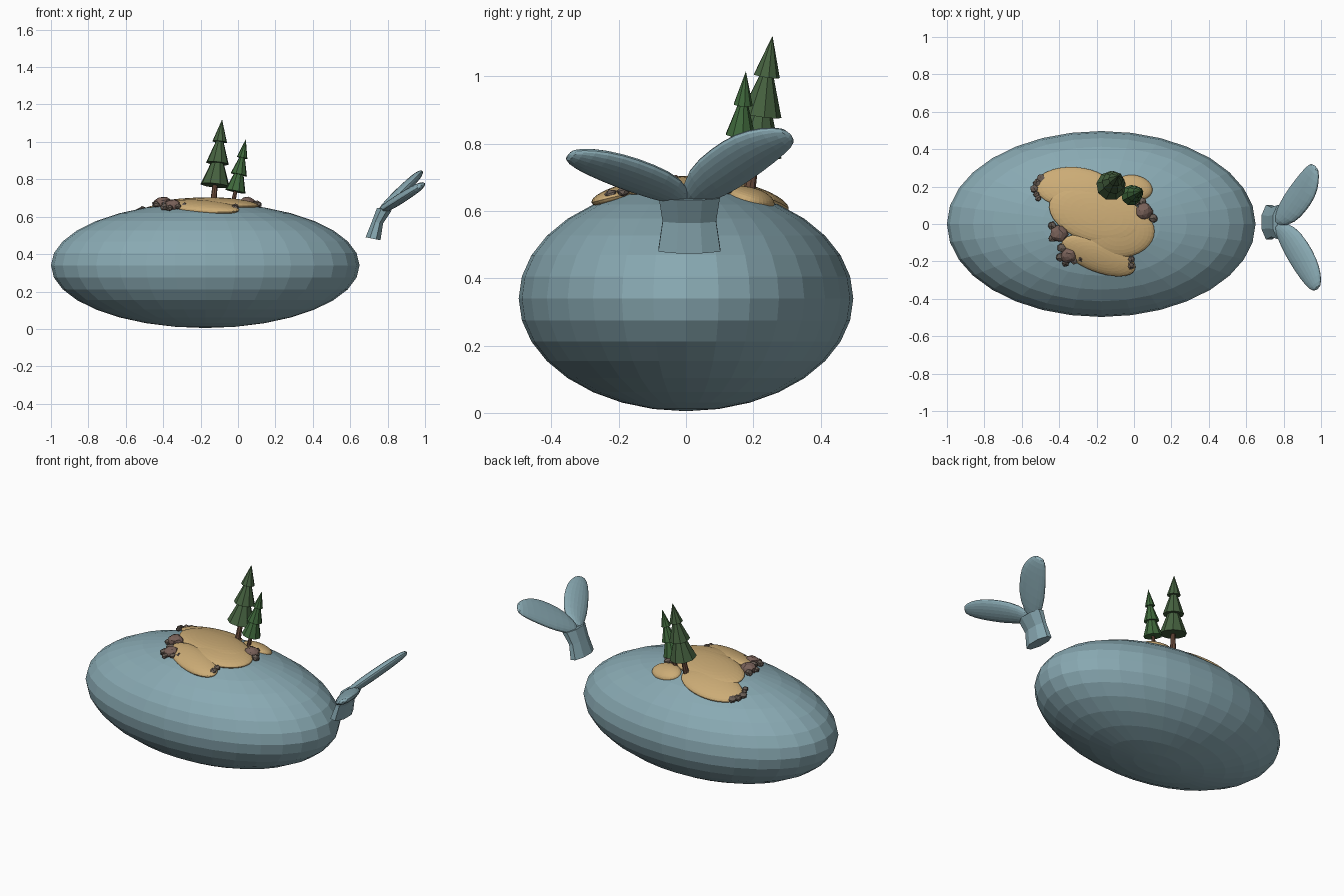
import bpy, bmesh, math, random
from mathutils import Vector, Matrix

if "Cube" in bpy.data.objects:
    bpy.data.objects.remove(bpy.data.objects["Cube"])

random.seed(4)
UP = Vector((0, 0, 1))
C, R = Vector((-0.175, 0, 0.34)), Vector((0.825, 0.497, 0.335))


def material(name, rgb):
    m = bpy.data.materials.new(name)
    m.diffuse_color = (*rgb, 1)
    m.use_nodes = True
    m.node_tree.nodes["Principled BSDF"].inputs["Base Color"].default_value = m.diffuse_color
    return m


SKIN = material("skin", (0.25, 0.40, 0.45))
SAND = material("sand", (0.60, 0.41, 0.18))
ROCK = material("rock", (0.19, 0.12, 0.10))
ROCK_B = material("rock_grey", (0.14, 0.11, 0.09))
LEAF_A = material("leaf_dark", (0.06, 0.12, 0.05))
LEAF_B = material("leaf_light", (0.05, 0.14, 0.045))
BARK = material("bark", (0.16, 0.08, 0.05))


def finish(bm, name, mat):
    bmesh.ops.recalc_face_normals(bm, faces=bm.faces)
    me = bpy.data.meshes.new(name)
    bm.to_mesh(me)
    bm.free()
    me.materials.append(mat)
    ob = bpy.data.objects.new(name, me)
    bpy.context.collection.objects.link(ob)
    return ob


def surface(x, y):
    """Point and normal on the upper side of the body."""
    dx, dy = (x - C.x) / R.x, (y - C.y) / R.y
    dz = math.sqrt(max(0, 1 - dx * dx - dy * dy))
    return (Vector((x, y, C.z + R.z * dz)),
            Vector((dx / R.x, dy / R.y, dz / R.z)).normalized())


def loft(rings, name, mat):
    bm = bmesh.new()
    rows = [[bm.verts.new(p) for p in ring] for ring in rings]
    n = len(rows[0])
    for a, b in zip(rows, rows[1:]):
        for i in range(n):
            bm.faces.new((a[i], a[(i + 1) % n], b[(i + 1) % n], b[i]))
    bm.faces.new(rows[0])
    bm.faces.new(rows[-1])
    return finish(bm, name, mat)


# body
bm = bmesh.new()
bmesh.ops.create_uvsphere(bm, u_segments=32, v_segments=16, radius=1,
                          matrix=Matrix.LocRotScale(C, None, R))
finish(bm, "body", SKIN)

# sand patches lying on the back
patches = [(-0.32, 0.195, 0.21, 0.115, -5), (0.0, 0.195, 0.10, 0.07, -10),
           (-0.20, 0.05, 0.26, 0.15, -15), (-0.08, -0.04, 0.19, 0.14, 0),
           (-0.19, -0.17, 0.21, 0.09, -22)]
for i, (x, y, rx, ry, ang) in enumerate(patches):
    p, n = surface(x, y)
    rot = UP.rotation_difference(n) @ Matrix.Rotation(math.radians(ang), 3, 'Z').to_quaternion()
    bm = bmesh.new()
    bmesh.ops.create_uvsphere(bm, u_segments=32, v_segments=16, radius=1,
                              matrix=Matrix.LocRotScale(p - n * 0.004, rot, (rx, ry, 0.032)))
    finish(bm, f"sand_{i + 1}", SAND)

# rocks: x, y, radius
rocks = [(-0.495, 0.24, 0.026), (-0.515, 0.215, 0.024), (-0.53, 0.185, 0.024),
         (-0.52, 0.155, 0.018), (-0.51, 0.135, 0.018),
         (-0.435, -0.01, 0.026), (-0.40, -0.05, 0.047), (-0.435, -0.075, 0.024),
         (-0.385, -0.125, 0.026), (-0.35, -0.165, 0.042), (-0.39, -0.175, 0.028),
         (-0.365, -0.205, 0.022), (-0.285, -0.18, 0.02), (-0.32, -0.195, 0.02),
         (-0.015, -0.185, 0.02), (-0.02, -0.22, 0.025),
         (0.05, 0.068, 0.045), (0.01, 0.115, 0.022), (0.045, 0.118, 0.022),
         (0.10, 0.03, 0.026), (0.085, 0.065, 0.02)]
for i, (x, y, r) in enumerate(rocks):
    p, n = surface(x, y)
    bm = bmesh.new()
    bmesh.ops.create_icosphere(bm, subdivisions=2 if r > 0.035 else 1, radius=r)
    for v in bm.verts:
        v.co *= random.uniform(0.9, 1.1)
        v.co.z *= 0.75
    turn = UP.rotation_difference(n).to_matrix() @ Matrix.Rotation(random.uniform(0, 6), 3, 'Z')
    bmesh.ops.transform(bm, matrix=Matrix.LocRotScale(p + n * 0.012, turn.to_quaternion(), None),
                        verts=bm.verts)
    finish(bm, f"rock_{i + 1}", ROCK if r > 0.035 else ROCK_B)


# trees: leaning trunk with three cone tiers (start, end along the axis, radii)
def cone(a, b, r1, r2, sides, name, mat):
    d = b - a
    bm = bmesh.new()
    bmesh.ops.create_cone(bm, cap_ends=True, segments=sides, radius1=r1, radius2=r2,
                          depth=d.length,
                          matrix=Matrix.LocRotScale((a + b) / 2, UP.rotation_difference(d), None))
    finish(bm, name, mat)


def tree(name, base, tip, trunk_r, tiers, leaf):
    at = lambda z: base.lerp(tip, (z - base.z) / (tip.z - base.z))
    cone(base, at(tiers[0][0] + 0.03), trunk_r, trunk_r * 0.7, 8, name + "_trunk", BARK)
    for i, (z1, z2, r1, r2) in enumerate(tiers):
        cone(at(z1), at(z2), r1, r2, 9, f"{name}_tier_{i + 1}", leaf)


tree("tall_tree", Vector((-0.135, 0.187, 0.65)), Vector((-0.085, 0.257, 1.12)), 0.018,
     [(0.767, 0.90, 0.080, 0.030), (0.885, 1.01, 0.062, 0.018), (1.0, 1.12, 0.040, 0.0)], LEAF_A)
tree("short_tree", Vector((-0.033, 0.145, 0.64)), Vector((0.042, 0.178, 1.015)), 0.013,
     [(0.735, 0.84, 0.056, 0.022), (0.825, 0.92, 0.045, 0.014), (0.915, 1.015, 0.029, 0.0)], LEAF_B)

# tail stalk: centre x, z, half depth, half width
rings = []
for x, z, rx, ry in [(0.722, 0.482, 0.043, 0.100), (0.746, 0.570, 0.032, 0.086),
                     (0.782, 0.640, 0.042, 0.098)]:
    rings.append([Vector((x + rx * math.cos(a), 0.01 + ry * math.sin(a),
                          z - 0.2 * rx * math.cos(a)))
                  for a in (math.tau * (i + 0.5) / 8 for i in range(8))])
loft(rings, "tail_stalk", SKIN)


# tail flukes: leading and trailing edge points seen from above, half thickness
def fluke(name, slope, stations):
    n = Vector((-slope, 0, 1)).normalized()
    lift = lambda x, y: Vector((x, y, 0.635 + slope * (x - 0.77)))
    rings = []
    for x1, y1, x2, y2, t in stations:
        a, b = lift(x1, y1), lift(x2, y2)
        mid, half = (a + b) / 2, (b - a) / 2
        rings.append([mid + half * math.cos(k) + n * t * math.sin(k)
                      for k in (math.tau * i / 10 for i in range(10))])
    ob = loft(rings, name, SKIN)
    ob.modifiers.new("rounding", 'SUBSURF').levels = 1
    ob.modifiers[0].render_levels = 1


fluke("right_fluke", 0.97, [
    (0.743, 0.02, 0.775, -0.018, 0.020), (0.763, 0.08, 0.862, 0.0, 0.028),
    (0.797, 0.155, 0.925, 0.07, 0.030), (0.857, 0.237, 0.972, 0.14, 0.028),
    (0.91, 0.30, 0.99, 0.22, 0.024), (0.95, 0.333, 0.988, 0.295, 0.014)])
fluke("left_fluke", 0.63, [
    (0.743, -0.02, 0.775, 0.018, 0.020), (0.768, -0.08, 0.862, -0.005, 0.028),
    (0.797, -0.155, 0.93, -0.09, 0.030), (0.857, -0.255, 0.982, -0.185, 0.028),
    (0.917, -0.335, 1.003, -0.27, 0.024), (0.963, -0.368, 1.0, -0.337, 0.014)])
